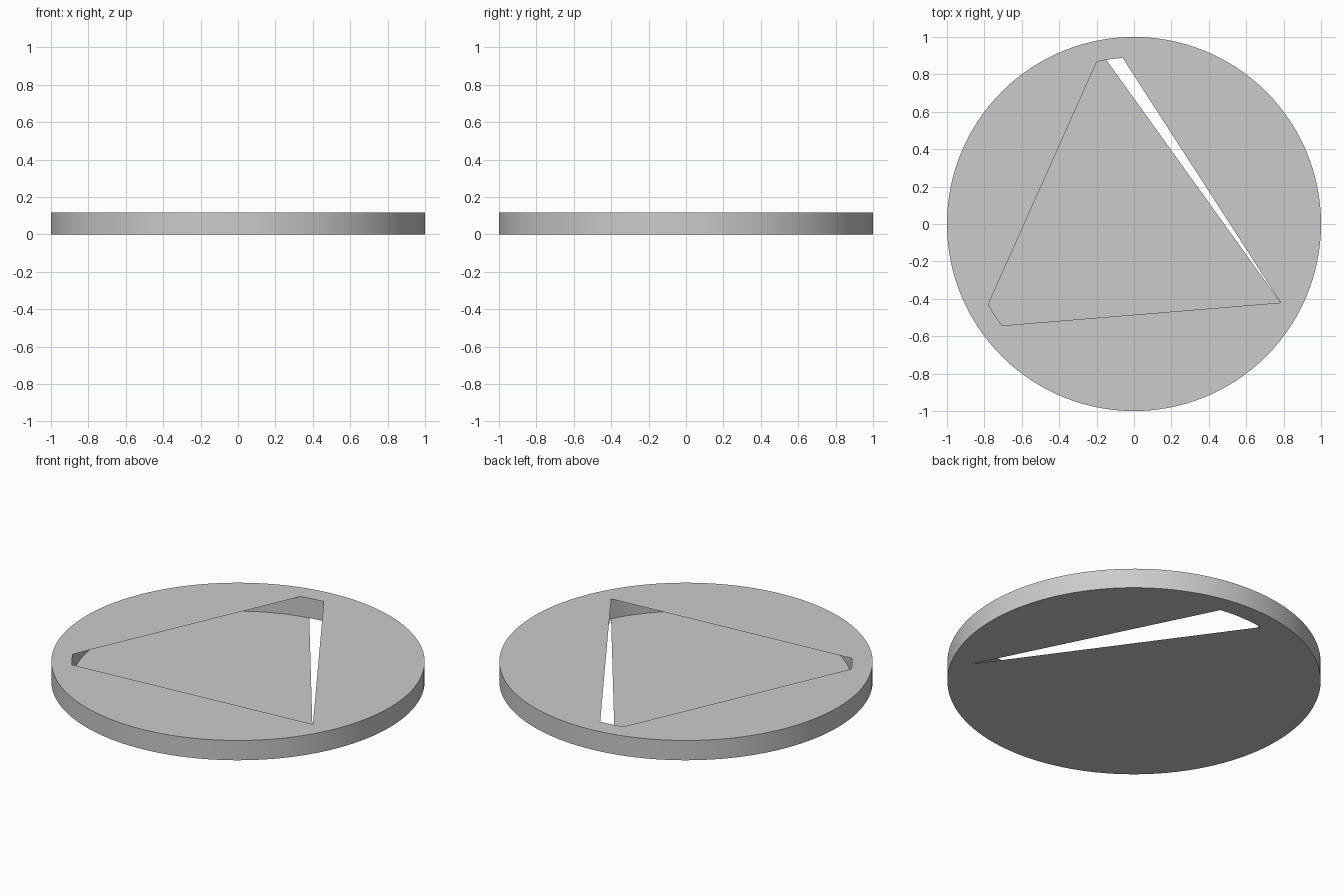
import bpy, bmesh
from math import cos, sin, radians, tau

if "Cube" in bpy.data.objects:
    bpy.data.objects.remove(bpy.data.objects["Cube"])

R_OUT, R_IN, H, N = 1.0, 0.89, 0.117, 128


def finish(name, bm, smooth=False):
    mesh = bpy.data.meshes.new(name)
    bm.to_mesh(mesh)
    bm.free()
    obj = bpy.data.objects.new(name, mesh)
    bpy.context.collection.objects.link(obj)
    if smooth:
        for p in mesh.polygons:
            p.use_smooth = True


def polar(r, deg):
    return r * cos(radians(deg)), r * sin(radians(deg))


def circle(r):
    return [(r * cos(i * tau / N), r * sin(i * tau / N)) for i in range(N)]


def wall(name, r, inward=False):
    """Open vertical tube."""
    bm = bmesh.new()
    low = [bm.verts.new((x, y, 0)) for x, y in circle(r)]
    top = [bm.verts.new((x, y, H)) for x, y in circle(r)]
    for i in range(N):
        j = (i + 1) % N
        quad = [low[i], low[j], top[j], top[i]]
        bm.faces.new(quad[::-1] if inward else quad)
    finish(name, bm, True)


def opening(spans):
    """Outline whose corners are short arcs on the inner circle."""
    pts = []
    for a, b in spans:
        steps = max(1, round(abs(b - a) / 3))
        count = steps + 1 if b != a else 1
        pts += [polar(R_IN, a + (b - a) * k / steps) for k in range(count)]
    return pts


def plate(name, z, hole, up):
    """Thin disc with an opening."""
    bm = bmesh.new()
    for loop in (circle(R_OUT), hole):
        vs = [bm.verts.new((x, y, z)) for x, y in loop]
        for i, v in enumerate(vs):
            bm.edges.new((v, vs[(i + 1) % len(vs)]))
    bmesh.ops.triangle_fill(bm, use_beauty=True, use_dissolve=False,
                            edges=bm.edges[:], normal=(0, 0, up))
    for f in bm.faces:
        f.normal_update()
        if f.normal.z * up < 0:
            f.normal_flip()
    finish(name, bm)


# Rim: outer and inner walls
wall("outer_wall", R_OUT)
wall("inner_wall", R_IN, True)

# Top plate with triangular opening
plate("top_plate", H, opening([(93.9, 102.9), (208.9, 217.6), (-28.2, -28.2)]), 1)

# Bottom plate with slit
plate("bottom_plate", 0, opening([(81.4, 99.6), (-28.2, -28.2)]), -1)
